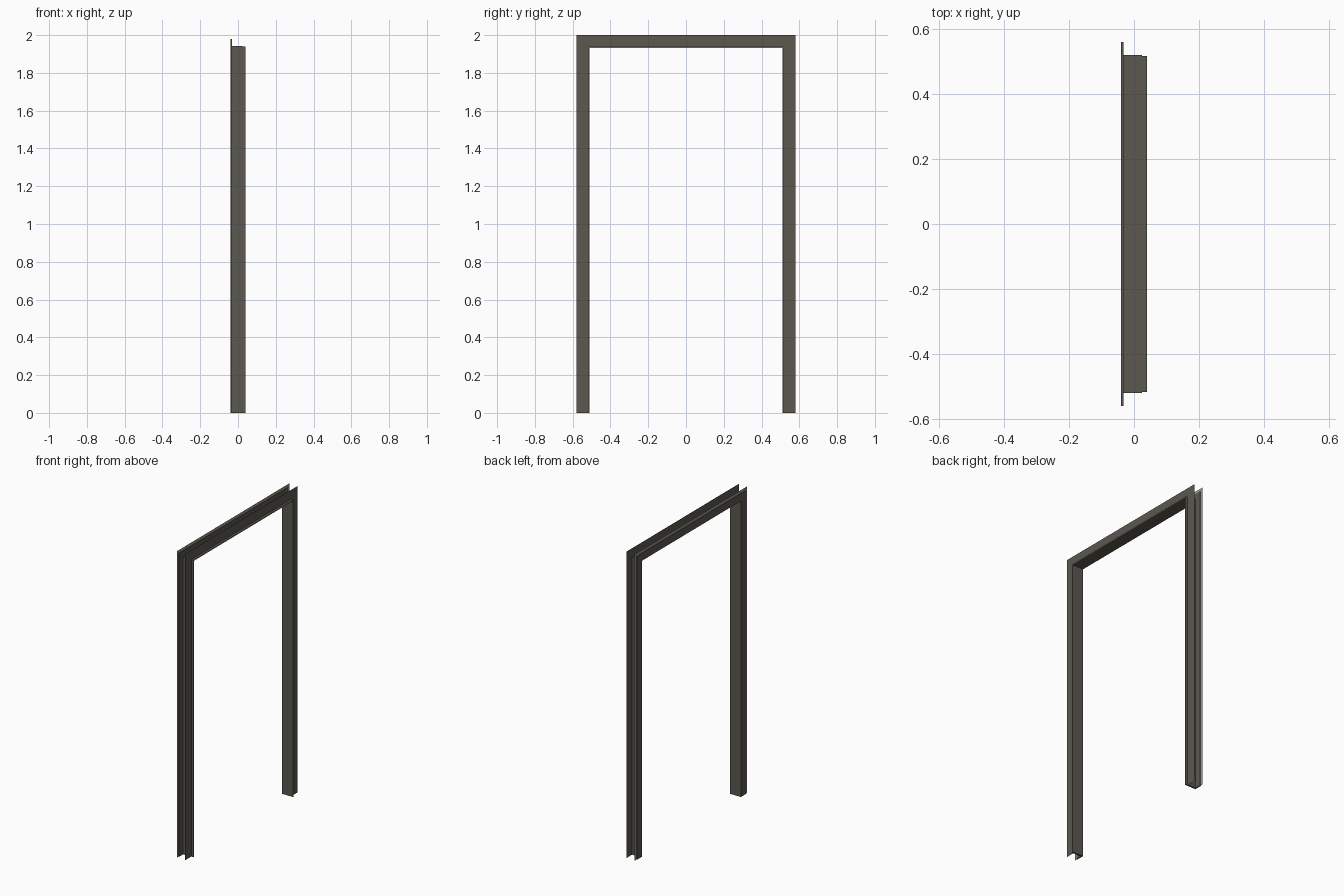
import bpy, bmesh

if "Cube" in bpy.data.objects:
    bpy.data.objects.remove(bpy.data.objects["Cube"])


def paint(name, rgb):
    mat = bpy.data.materials.new(name)
    mat.diffuse_color = (*rgb, 1)
    mat.use_nodes = True
    mat.node_tree.nodes["Principled BSDF"].inputs["Base Color"].default_value = mat.diffuse_color
    return mat


metal = paint("dark bronze metal", (0.105, 0.099, 0.078))
edging = paint("pale beige edging", (0.33, 0.31, 0.26))

HALF_OPENING, HEAD = 0.51, 1.932


def sweep(name, section, closed=True, edge_strips=()):
    """Sweep an (x, outward offset) section around the opening with mitred corners.
    Section segments listed in edge_strips get the edging colour."""
    bm = bmesh.new()
    rings = []
    for side, top in ((-1, 0), (-1, 1), (1, 1), (1, 0)):
        rings.append([bm.verts.new((x, side * (HALF_OPENING + d), (HEAD + d * 0.97) * top))
                      for x, d in section])
    n = len(section)
    for a, b in zip(rings, rings[1:]):
        for i in range(n if closed else n - 1):
            j = (i + 1) % n
            face = bm.faces.new((a[i], a[j], b[j], b[i]))
            face.material_index = int(i in edge_strips)
    if closed:
        bm.faces.new(rings[0])
        bm.faces.new(rings[-1])
        bmesh.ops.recalc_face_normals(bm, faces=bm.faces)
    mesh = bpy.data.meshes.new(name)
    bm.to_mesh(mesh)
    bm.free()
    mesh.materials.append(metal)
    mesh.materials.append(edging)
    obj = bpy.data.objects.new(name, mesh)
    bpy.context.collection.objects.link(obj)


# Lining inside the opening, stepped down to a slim lip with a pale end
sweep("lining", [(0.04, 0), (-0.032, 0), (-0.032, 0.01),
                 (0.025, 0.01), (0.025, 0.007), (0.04, 0.007)], edge_strips=(5,))

# Thin sheet flange set back behind the lip
sweep("lip_side_flange", [(0.025, 0.07), (0.025, 0.007)], closed=False)

# Thicker trim strip on the other wall face
sweep("trim_strip", [(-0.04, 0), (-0.04, 0.05), (-0.032, 0.05), (-0.032, 0)])

# Thin pale sheet standing out from the middle of the trim strip
sweep("trim_side_flange", [(-0.036, 0.05), (-0.036, 0.07)], closed=False,
      edge_strips=(0,))
